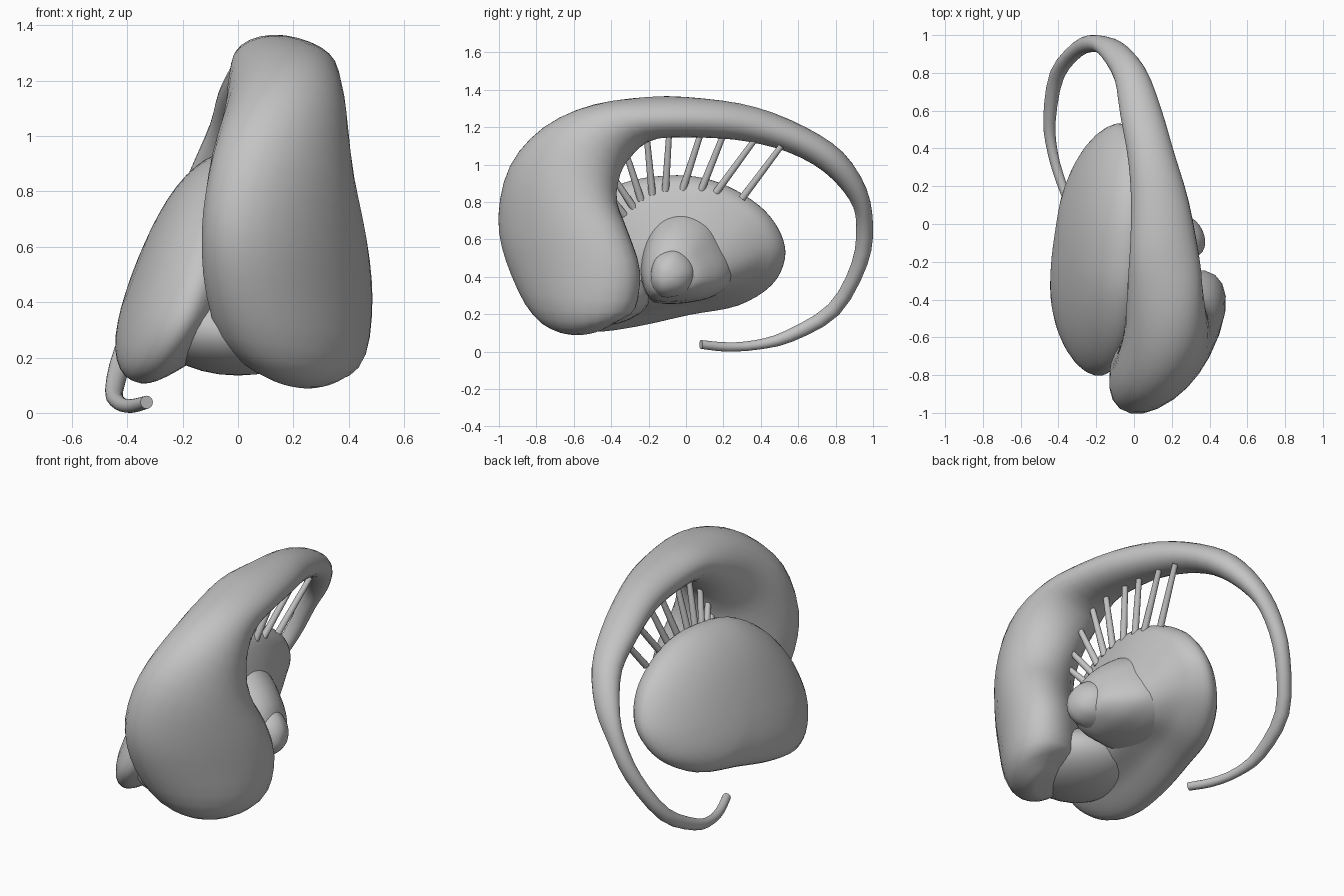
import bpy, bmesh, math
from mathutils import Vector

cube = bpy.data.objects.get("Cube")
if cube:
    bpy.data.objects.remove(cube, do_unlink=True)

grey = bpy.data.materials.new("soft grey")
grey.use_nodes = True
grey.diffuse_color = (0.55, 0.55, 0.55, 1)
grey.node_tree.nodes["Principled BSDF"].inputs["Base Color"].default_value = (0.55, 0.55, 0.55, 1)


def spline(points, steps, closed=False):
    """Smooth curve through tuples of any length."""
    n, out = len(points), []
    pick = (lambda i: points[i % n]) if closed else (lambda i: points[max(0, min(n - 1, i))])
    for i in range(n if closed else n - 1):
        for k in range(steps):
            u = k / steps
            out.append([0.5 * (2 * b + (c - a) * u + (2 * a - 5 * b + 4 * c - d) * u ** 2
                               + (3 * b - a - 3 * c + d) * u ** 3)
                        for a, b, c, d in zip(pick(i - 1), pick(i), pick(i + 1), pick(i + 2))])
    if not closed:
        out.append(list(points[-1]))
    return out


def skin(name, rings):
    """Skin closed rings into a capped smooth solid."""
    bm = bmesh.new()
    loops = [[bm.verts.new(p) for p in ring] for ring in rings]
    count = len(loops[0])
    for a, b in zip(loops, loops[1:]):
        for i in range(count):
            j = (i + 1) % count
            bm.faces.new((a[i], a[j], b[j], b[i]))
    bm.faces.new(loops[0])
    bm.faces.new(loops[-1])
    bmesh.ops.recalc_face_normals(bm, faces=bm.faces)
    mesh = bpy.data.meshes.new(name)
    bm.to_mesh(mesh)
    bm.free()
    obj = bpy.data.objects.new(name, mesh)
    bpy.context.collection.objects.link(obj)
    finish(obj)


def finish(obj):
    obj.data.materials.append(grey)
    bpy.ops.object.select_all(action='DESELECT')
    obj.select_set(True)
    bpy.context.view_layer.objects.active = obj
    bpy.ops.object.shade_smooth_by_angle(angle=math.radians(50))


def lobe(name, outline, layers, bend=0, lean_y=0, lean_z=0):
    """Stack one outline along x; layers are scale, x, centre y, centre z."""
    pts = spline(outline, 4, True)
    my, mz = [(min(p[i] for p in pts) + max(p[i] for p in pts)) / 2 for i in (0, 1)]
    rings = []
    for s, x, cy, cz in spline(layers, 2):
        ring = []
        for y, z in pts:
            y, z = cy + (y - my) * s, cz + (z - mz) * s
            dy = y - my
            ring.append((x + bend * dy ** 2 + lean_y * dy + lean_z * (z - mz), y, z))
        rings.append(ring)
    skin(name, rings)


# Large curled body: outer edge, inner edge and half thickness along its length
stations = [
    (.10, -.62, .135, .28, -.42, .135, .08),
    (.04, -.71, .165, .34, -.37, .16, .16),
    (-.02, -.83, .27, .41, -.30, .22, .21),
    (-.07, -.94, .50, .43, -.27, .42, .225),
    (-.07, -.98, .73, .41, -.33, .62, .22),
    (-.01, -.92, .99, .34, -.39, .80, .22),
    (.08, -.75, 1.19, .26, -.36, .96, .22),
    (.13, -.49, 1.315, .20, -.28, 1.065, .205),
    (.17, -.20, 1.362, .15, -.15, 1.14, .185),
    (.15, .10, 1.352, .125, .10, 1.145, .155),
    (.10, .38, 1.305, .085, .32, 1.125, .125),
    (.035, .64, 1.2, .035, .55, 1.065, .11),
    (-.02, .84, 1.065, -.02, .74, .96, .088),
    (-.115, .96, .88, -.11, .875, .81, .07),
    (-.20, 1.0, .68, -.20, .91, .68, .05),
    (-.30, .97, .47, -.29, .885, .47, .045),
    (-.415, .82, .20, -.40, .76, .25, .04),
    (-.455, .57, .055, -.44, .53, .11, .033),
    (-.44, .38, .012, -.42, .37, .06, .027),
    (-.385, .22, 0, -.385, .22, .05, .025),
    (-.33, .08, .015, -.33, .08, .062, .024),
]
path = spline(stations, 3)
mids = [(Vector(p[:3]) + Vector(p[3:6])) / 2 for p in path]
rings = []
for i, p in enumerate(path):
    tangent = mids[min(i + 1, len(mids) - 1)] - mids[max(i - 1, 0)]
    major = (Vector(p[:3]) - Vector(p[3:6])) / 2
    minor = major.cross(tangent).normalized() * p[6]
    rings.append([mids[i] + major * math.cos(a) + minor * math.sin(a)
                  for a in (math.tau * k / 24 for k in range(24))])
skin("curled_body_and_tail", rings)

# Broad lens-shaped side lobe tapering inward as a cone
side_outline = [(-.1, .945), (.1, .93), (.27, .865), (.42, .76), (.51, .63), (.53, .5),
                (.46, .36), (.28, .25), (.02, .2), (-.25, .14), (-.49, .11), (-.66, .15),
                (-.77, .25), (-.8, .38), (-.74, .57), (-.58, .76), (-.35, .9)]
cy, cz = -.135, .525
lobe("side_lobe", side_outline, [
    (.1, -.372, cy, cz), (.35, -.365, cy, cz), (.6, -.347, cy, cz), (.8, -.314, cy, cz),
    (.94, -.265, cy, cz), (1, -.205, cy, cz), (.98, -.15, cy, cz), (.9, -.09, cy + .01, cz),
    (.8, -.045, cy + .02, cz - .01), (.66, .015, cy + .04, cz - .04),
    (.5, .08, cy + .06, cz - .08), (.35, .13, cy + .08, cz - .1),
    (.1, .15, cy + .09, cz - .1)], bend=.21, lean_y=.035, lean_z=.38)

# Two stepped inner lobes
inner_outline = [(-.25, .42), (-.22, .6), (-.13, .72), (.0, .755), (.13, .7), (.21, .58),
                 (.255, .46), (.235, .36), (.12, .285), (-.07, .255), (-.2, .28)]
lobe("inner_lobe", inner_outline, [
    (.97, -.08, .003, .505), (1, .0, .003, .505), (.95, .09, 0, .5), (.84, .17, -.02, .48),
    (.67, .24, -.045, .46), (.46, .29, -.06, .44), (.14, .312, -.07, .43)])
tip_outline = [(-.195, .38), (-.165, .51), (-.06, .555), (.025, .5), (.055, .41),
               (0, .315), (-.13, .29)]
lobe("inner_lobe_tip", tip_outline, [
    (1, .15, -.07, .42), (.97, .26, -.07, .42), (.78, .325, -.08, .415),
    (.45, .363, -.09, .41), (.15, .375, -.095, .41)])

# Low bridge joining the curled body and the side lobe
bpy.ops.mesh.primitive_uv_sphere_add(segments=24, ring_count=14, location=(0, -.49, .3))
bridge = bpy.context.object
bridge.name = "joining_bridge"
bridge.scale = (.3, .3, .165)
finish(bridge)

# Fan of slender strands: lower y, z then upper y, z
strands = [(.30, .82, .51, 1.10), (.16, .85, .38, 1.15), (.08, .86, .20, 1.16),
           (-.02, .86, .08, 1.17), (-.11, .86, -.09, 1.17), (-.18, .84, -.21, 1.15),
           (-.24, .81, -.32, 1.06), (-.28, .77, -.40, .95), (-.33, .73, -.43, .86)]
for n, (y0, z0, y1, z1) in enumerate(strands):
    low, high = Vector((.06, y0, z0)), Vector((.13, y1, z1))
    axis = high - low
    bpy.ops.mesh.primitive_cone_add(vertices=12, radius1=.02, radius2=.016, depth=axis.length,
                                    location=(low + high) / 2,
                                    rotation=axis.to_track_quat('Z', 'Y').to_euler())
    strand = bpy.context.object
    strand.name = f"strand_{n + 1}"
    finish(strand)
